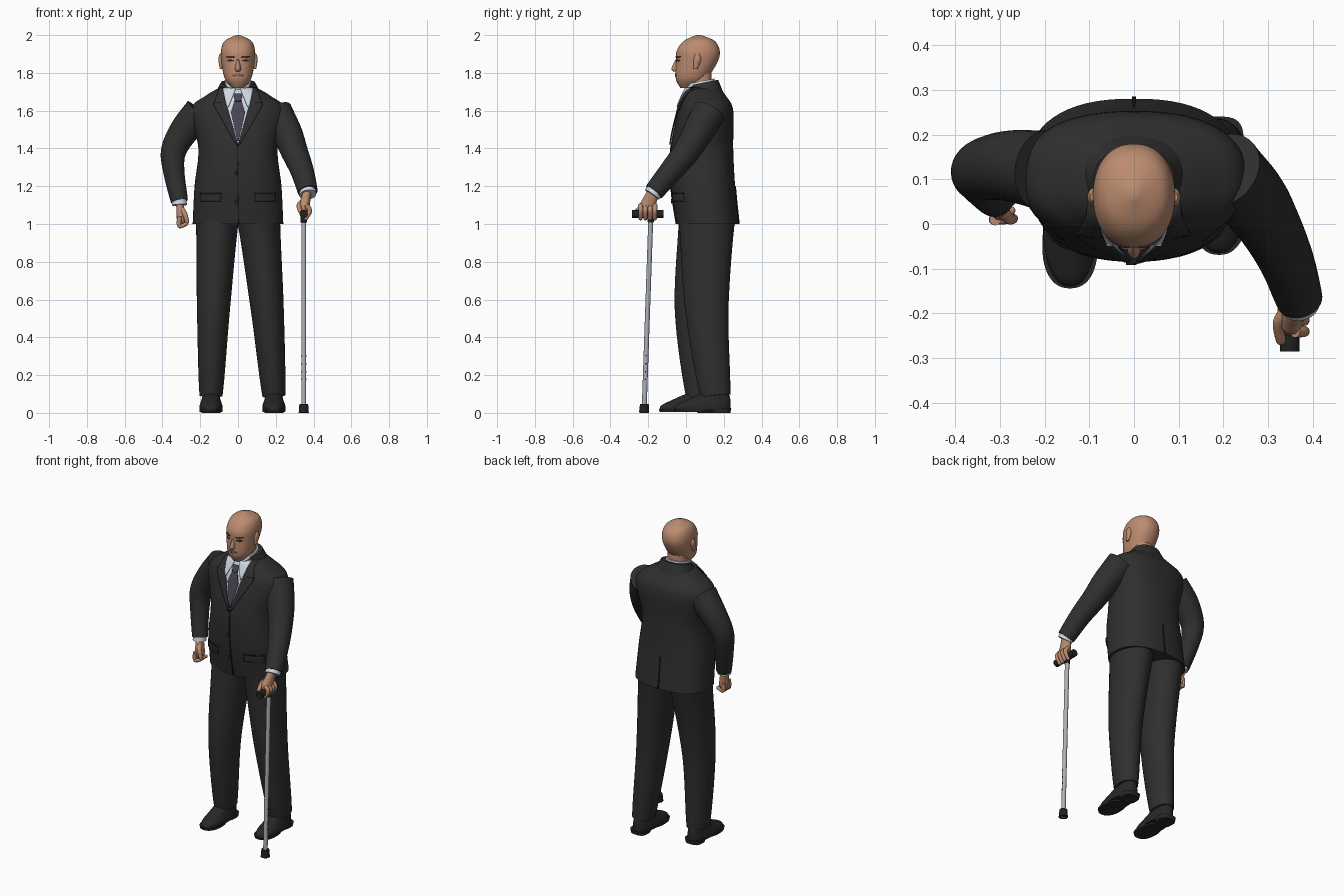
import bpy, bmesh, math
from mathutils import Vector

if "Cube" in bpy.data.objects:
    bpy.data.objects.remove(bpy.data.objects["Cube"])


def material(name, red, green, blue):
    mat = bpy.data.materials.new(name)
    mat.use_nodes = True
    mat.diffuse_color = (red, green, blue, 1)
    mat.node_tree.nodes["Principled BSDF"].inputs["Base Color"].default_value = mat.diffuse_color
    return mat


SUIT = material("charcoal cloth", .028, .028, .028)
SEAM = material("black seam", .01, .01, .01)
SKIN = material("skin", .5, .26, .16)
SHIRT = material("pale shirt", .62, .68, .75)
TIE = material("plum tie", .07, .06, .09)
METAL = material("brushed metal", .42, .44, .48)
RUBBER = material("black rubber", .015, .015, .015)
SHOE = material("shoe leather", .02, .02, .02)
BROW = material("dark brown", .06, .03, .02)
LIPS = material("lip", .32, .13, .09)
SIDES = (("left", 1), ("right", -1))
parts = []


def finish(name, bm, mat):
    bmesh.ops.recalc_face_normals(bm, faces=bm.faces[:])
    mesh = bpy.data.meshes.new(name)
    bm.to_mesh(mesh)
    bm.free()
    mesh.materials.append(mat)
    obj = bpy.data.objects.new(name, mesh)
    bpy.context.collection.objects.link(obj)
    parts.append(obj)
    return obj


def mix(start, end, t):
    return [a + (b - a) * t for a, b in zip(start, end)]


def smooth_path(points, steps=8):
    """Catmull-Rom resampling of tuples of any length."""
    padded = [points[0], *points, points[-1]]
    path = []
    for before, start, end, after in zip(padded, padded[1:], padded[2:], padded[3:]):
        for step in range(steps):
            t = step / steps
            path.append([.5 * (2 * b + (c - a) * t + (2 * a - 5 * b + 4 * c - d) * t * t
                               + (3 * b - a - 3 * c + d) * t ** 3)
                         for a, b, c, d in zip(before, start, end, after)])
    return path + [list(points[-1])]


def skin_rings(name, rings, mat):
    bm = bmesh.new()
    rows = [[bm.verts.new(co) for co in ring] for ring in rings]
    count = len(rows[0])
    for low, high in zip(rows, rows[1:]):
        for i in range(count):
            j = (i + 1) % count
            bm.faces.new((low[i], low[j], high[j], high[i]))
    bm.faces.new(rows[0])
    bm.faces.new(rows[-1])
    return finish(name, bm, mat)


def loft(name, sections, mat, power=2.3, tilt=0, center=(0, 0), count=48):
    """Stack of rounded sections given as (height, half width, front, back)."""
    def rounded(value):
        return math.copysign(abs(value) ** (2 / power), value)
    rings = []
    for z, half, front, back in smooth_path(sections):
        ring = []
        for i in range(count):
            angle = math.tau * i / count
            x = center[0] + half * rounded(math.cos(angle))
            y = center[1] + (front + back) / 2 + rounded(math.sin(angle)) * (back - front) / 2
            ring.append((x, y, z + tilt * y))
        rings.append(ring)
    return skin_rings(name, rings, mat)


def tube(name, points, taper, mat, tip=False, flat=1, count=20):
    """Tube along a smooth path; its radius runs evenly from taper[0] to taper[1]."""
    path = [Vector(p) for p in smooth_path(points)]
    whole = (path[-1] - path[0]).normalized()
    reference = Vector((1, 0, 0)) if abs(whole.y) > .9 else Vector((0, 1, 0))
    frames = []
    last = len(path) - 1
    for i, spot in enumerate(path):
        tangent = (path[min(i + 1, last)] - path[max(i - 1, 0)]).normalized()
        frames.append((spot, tangent, taper[0] + (taper[1] - taper[0]) * i / last))
    if tip:
        spot, tangent, radius = frames[-1]
        for angle in map(math.radians, (30, 60, 80)):
            frames.append((spot + tangent * radius * math.sin(angle), tangent, radius * math.cos(angle)))
    rings = []
    for spot, tangent, radius in frames:
        across = tangent.cross(reference).normalized()
        upright = across.cross(tangent)
        angles = [math.tau * i / count for i in range(count)]
        rings.append([spot + radius * (across * flat * math.cos(a) + upright * math.sin(a)) for a in angles])
    return skin_rings(name, rings, mat)


def surface_y(body, x, z, side=-1):
    """Depth of a loft's front (-1) or back (1) at x, z."""
    sections, power = body
    path = sorted(smooth_path(sections))
    z = min(max(z, path[0][0]), path[-1][0])
    low, high = next((a, b) for a, b in zip(path, path[1:]) if a[0] <= z <= b[0])
    _, half, front, back = mix(low, high, (z - low[0]) / (high[0] - low[0]))
    bulge = (1 - min(abs(x / half), 1) ** power) ** (1 / power)
    return (front + back) / 2 + side * bulge * (back - front) / 2


def plate(name, body, rows, mat, lift=.003, side=-1, flip=1, columns=8, steps=6):
    """Thin sheet that follows a loft; rows are (height, inner x, outer x)."""
    bm = bmesh.new()
    lines = [mix(a, b, k / steps) for a, b in zip(rows, rows[1:]) for k in range(steps)]
    grid = []
    for z, inner, outer in lines + [rows[-1]]:
        line = []
        for column in range(columns + 1):
            x = flip * (inner + (outer - inner) * column / columns)
            line.append(bm.verts.new((x, surface_y(body, x, z, side) + side * lift, z)))
        grid.append(line)
    for a, b in zip(grid, grid[1:]):
        for i in range(columns):
            bm.faces.new((a[i], a[i + 1], b[i + 1], b[i]))
    solid = finish(name, bm, mat).modifiers.new("thickness", "SOLIDIFY")
    solid.thickness, solid.offset = .005, 0


def oval(name, body, x, z, width, height, mat, flip=1, slant=0):
    """Small almond-shaped plate."""
    rows = []
    for k in range(1, 8):
        angle = math.pi * k / 8
        rise = math.cos(angle)
        reach, middle = width * math.sin(angle), x + slant * rise
        rows.append((z + height * rise, middle - reach, middle + reach))
    plate(name, body, rows, mat, lift=.001, flip=flip, steps=1)


# Jacket body and collar
torso = [(1, .24, -.05, .28), (1.2, .23, -.08, .26), (1.4, .21, -.08, .25),
         (1.6, .25, -.04, .25), (1.68, .17, -.01, .21), (1.74, .06, .02, .16)]
jacket = (torso, 2.4)
loft("jacket_body", torso, SUIT, power=2.4, count=64)
loft("jacket_collar", [(1.65, .13, .01, .2), (1.73, .09, .02, .17)], SUIT, tilt=.2)

# Shirt front, tie and jacket trim
plate("shirt_front", jacket, [(1.72, -.08, .08), (1.6, -.06, .06), (1.42, 0, .002)], SHIRT)
plate("tie_blade", jacket, [(1.66, -.016, .016), (1.59, -.036, .036), (1.44, -.004, .004)], TIE, lift=.008)
plate("tie_knot", jacket, [(1.69, -.024, .024), (1.65, -.015, .015)], TIE, lift=.012)
plate("jacket_front_edge", jacket, [(1.42, -.006, 0), (1, 0, .006)], SEAM, lift=.002)
plate("back_vent", jacket, [(1.2, -.002, .002), (1, -.005, .005)], SEAM, lift=.002, side=1)
for side, flip in SIDES:
    plate(side + "_lapel", jacket, [(1.72, .07, .1), (1.63, .06, .13), (1.42, 0, .01)],
          SUIT, lift=.009, flip=flip)
    plate(side + "_lapel_notch", jacket, [(1.645, .09, .13), (1.64, .09, .13)], SEAM, lift=.01, flip=flip)
    plate(side + "_shirt_collar_wing", jacket, [(1.72, .01, .08), (1.62, .05, .06)],
          SHIRT, lift=.014, flip=flip)
    plate(side + "_pocket_flap", jacket, [(1.16, .09, .2), (1.12, .09, .2)], SUIT, lift=.005, flip=flip)
    plate(side + "_pocket_seam", jacket, [(1.166, .09, .2), (1.16, .09, .2)], SEAM, lift=.002, flip=flip)
for z in (1.27, 1.12):
    y = surface_y(jacket, 0, z)
    tube("jacket_button", [(-.006, y, z), (-.006, y - .008, z)], (.012, .012), SEAM)

# Trousers and shoes, with the right foot a step ahead
for side, flip, knee, ankle in (("left", 1, (.155, .11), (.19, .155)),
                                ("right", -1, (-.13, .055), (-.143, .08))):
    tube(side + "_trouser_leg", [(flip * .11, .11, 1.02), (*knee, .55), (*ankle, .09)],
         (.15, .08), SUIT, flat=.76, count=40)
    loft(side + "_shoe_upper", [(.015, .06, -.22, .08), (.04, .06, -.21, .08), (.07, .05, -.15, .08),
                                (.11, .04, -.06, .07)], SHOE, center=ankle)
    loft(side + "_shoe_sole", [(.006, .06, -.22, -.03), (.02, .062, -.224, -.03)], SHOE, center=ankle)
    loft(side + "_shoe_heel", [(0, .05, -.02, .08), (.025, .055, -.03, .085)], SHOE, center=ankle, power=3)

# Sleeves and cuffs
tube("right_sleeve", [(-.2, .12, 1.59), (-.28, .13, 1.5), (-.34, .12, 1.39), (-.34, .1, 1.28),
                      (-.31, .06, 1.12)], (.09, .045), SUIT, count=32)
tube("left_sleeve", [(.2, .12, 1.59), (.26, .06, 1.48), (.3, 0, 1.38), (.34, -.08, 1.28),
                     (.37, -.17, 1.17)], (.09, .052), SUIT, count=32)
tube("right_cuff", [(-.312, .06, 1.14), (-.31, .055, 1.1)], (.038, .04), SHIRT)
tube("left_cuff", [(.365, -.155, 1.19), (.37, -.18, 1.155)], (.045, .045), SHIRT)

# Hands: one a loose fist, one closed over the cane
tube("right_palm", [(-.31, .055, 1.13), (-.3, .045, 1.03)], (.028, .038), SKIN, tip=True, flat=.65)
tube("right_thumb", [(-.3, .035, 1.08), (-.28, .013, 1.05), (-.27, .012, 1.01)], (.015, .011), SKIN, tip=True)
tube("left_palm", [(.368, -.17, 1.18), (.35, -.205, 1.09)], (.028, .044), SKIN, tip=True, flat=.7)
tube("left_thumb", [(.345, -.19, 1.12), (.324, -.22, 1.1), (.328, -.26, 1.07)], (.016, .011), SKIN, tip=True)
for finger in range(4):
    y = .07 - .02 * finger
    tube("right_finger", [(-.31, y, 1.04), (-.31, y, .99), (-.275, y, 1)], (.013, .01), SKIN, tip=True)
    y = -.165 - .025 * finger
    tube("left_finger", [(.36, y, 1.1), (.38, y, 1.07), (.36, y, 1.03)], (.014, .011), SKIN, tip=True)

# Walking cane
cane_x = .348
top, bottom = Vector((cane_x, -.186, 1.04)), Vector((cane_x, -.222, 0))
tube("cane_handle", [(cane_x, -.285, 1.053), (cane_x, -.12, 1.053)], (.022, .022), RUBBER)
tube("cane_neck", [top, top.lerp(bottom, .03)], (.018, .016), RUBBER)
tube("cane_shaft", [top, bottom], (.013, .013), METAL)
tube("cane_foot", [bottom.lerp(top, .045), bottom], (.023, .027), RUBBER)
for step in range(4):
    hole = bottom.lerp(top, .17 + .04 * step)
    reach = Vector((.0135, 0, 0))
    tube("cane_adjust_hole", [hole - reach, hole + reach], (.004, .004), SEAM)

# Head, neck and shirt collar
skull = [(1.72, .03, -.03, .04), (1.77, .07, -.054, .11), (1.86, .088, -.053, .168),
         (1.92, .09, -.048, .178), (1.97, .07, -.01, .15), (2, .01, .055, .08)]
face = (skull, 2.2)
loft("head", skull, SKIN, power=2.2)
loft("neck", [(1.66, .06, .01, .14), (1.8, .06, .02, .135)], SKIN)
loft("shirt_collar", [(1.66, .085, -.01, .165), (1.74, .068, .005, .15)], SHIRT, tilt=.2)

# Face
loft("nose", [(1.808, .014, -.068, 0), (1.825, .017, -.077, 0), (1.88, .007, -.05, 0)], SKIN, power=2)
oval("mouth", face, 0, 1.788, .028, .008, LIPS)
oval("mouth_line", face, 0, 1.788, .03, .002, BROW)
for side, flip in SIDES:
    oval(side + "_eyebrow", face, .04, 1.885, .022, .006, BROW, flip=flip, slant=.006)
    oval(side + "_eye", face, .04, 1.865, .016, .005, BROW, flip=flip)
    loft(side + "_ear", [(1.82, .006, .04, .06), (1.87, .014, .04, .08), (1.9, .008, .05, .07)],
         SKIN, power=2, center=(flip * .09, 0))

# Smooth shading with sharp edges kept
bpy.ops.object.select_all(action="DESELECT")
for obj in parts:
    obj.select_set(True)
bpy.context.view_layer.objects.active = parts[0]
bpy.ops.object.shade_smooth_by_angle(angle=math.radians(45))
